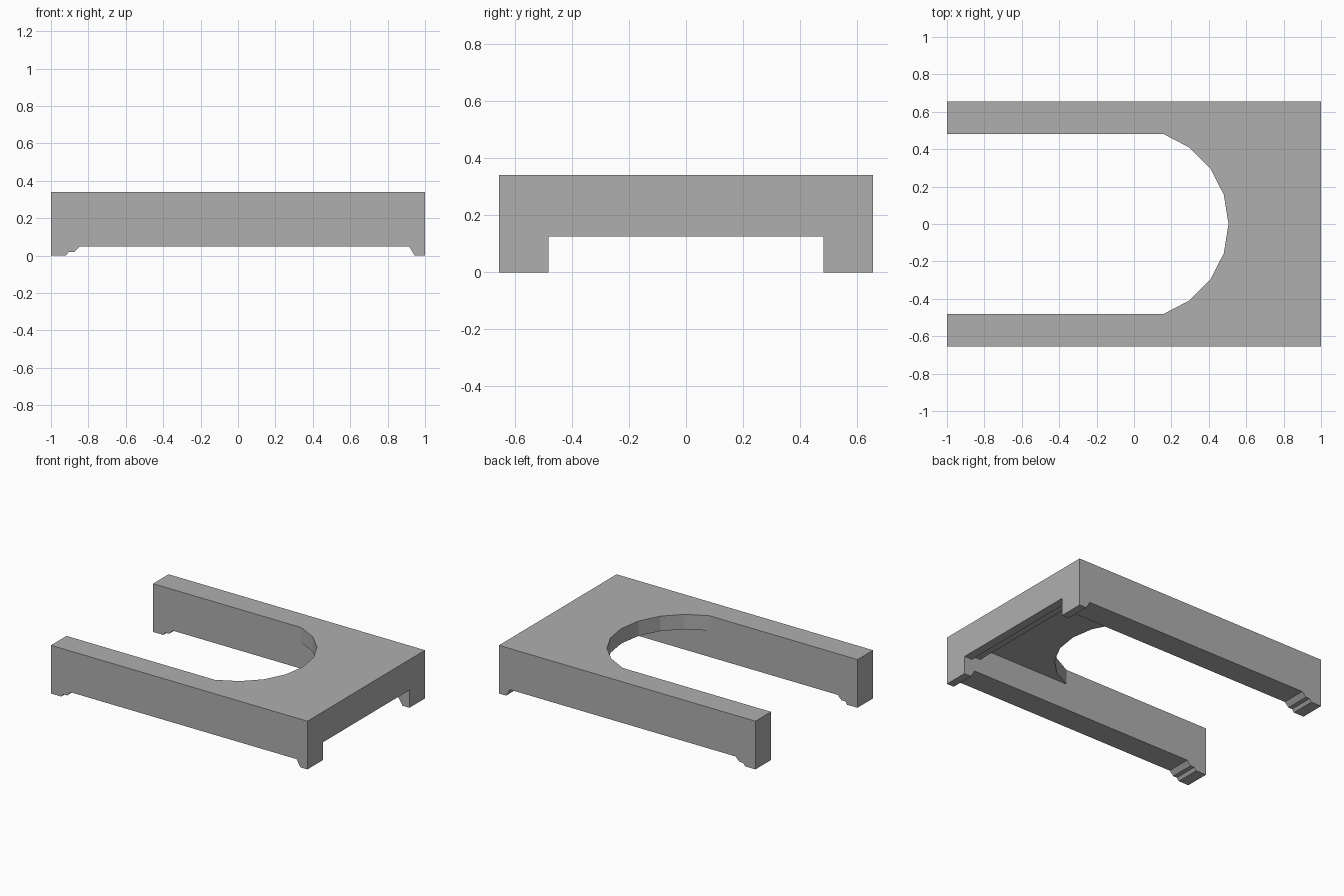
import bpy
import bmesh
import math

cube = bpy.data.objects.get("Cube")
if cube:
    bpy.data.objects.remove(cube, do_unlink=True)

HEIGHT = 0.34      # top of the bracket
INNER = 0.482      # inside of the arms
OUTER = 0.655      # outside of the arms
PLATE = 0.235      # underside of the web plate

grey = bpy.data.materials.new("plain grey")
grey.use_nodes = True
grey.diffuse_color = (0.43, 0.43, 0.43, 1)
grey.node_tree.nodes["Principled BSDF"].inputs["Base Color"].default_value = grey.diffuse_color


def extrude(name, points, offset):
    """Make a solid from a closed outline pushed along an offset."""
    bm = bmesh.new()
    face = bm.faces.new([bm.verts.new(p) for p in points])
    result = bmesh.ops.extrude_face_region(bm, geom=[face])
    moved = [v for v in result["geom"] if isinstance(v, bmesh.types.BMVert)]
    bmesh.ops.translate(bm, verts=moved, vec=offset)
    bmesh.ops.recalc_face_normals(bm, faces=bm.faces)
    mesh = bpy.data.meshes.new(name)
    bm.to_mesh(mesh)
    bm.free()
    mesh.materials.append(grey)
    obj = bpy.data.objects.new(name, mesh)
    bpy.context.collection.objects.link(obj)
    return obj


# Side arms with a stepped foot at the open end and a sloped foot at the closed end
arm = [(-1, HEIGHT), (-1, 0), (-0.92, 0), (-0.905, 0.02), (-0.875, 0.02),
       (-0.845, 0.05), (0.915, 0.05), (0.945, 0), (1, 0), (1, HEIGHT)]
for name, y in (("right_arm", -OUTER), ("left_arm", INNER)):
    extrude(name, [(x, y, z) for x, z in arm], (0, OUTER - INNER, 0))

# Web plate with a faceted round cut-out
radius = 0.505
arc = [(radius * math.cos(math.radians(a)), radius * math.sin(math.radians(a)))
       for a in range(-72, 73, 18)]
arc[0] = (arc[0][0], -INNER)
arc[-1] = (arc[-1][0], INNER)
outline = [(1, INNER), (1, -INNER)] + arc
extrude("web_plate", [(x, y, PLATE) for x, y in outline], (0, 0, HEIGHT - PLATE))

# Stepped lip under the closed end
lip = [(1, PLATE), (1, 0.125), (0.94, 0.125), (0.93, 0.15), (0.87, 0.15), (0.86, PLATE)]
extrude("end_lip", [(x, -INNER, z) for x, z in lip], (0, 2 * INNER, 0))
